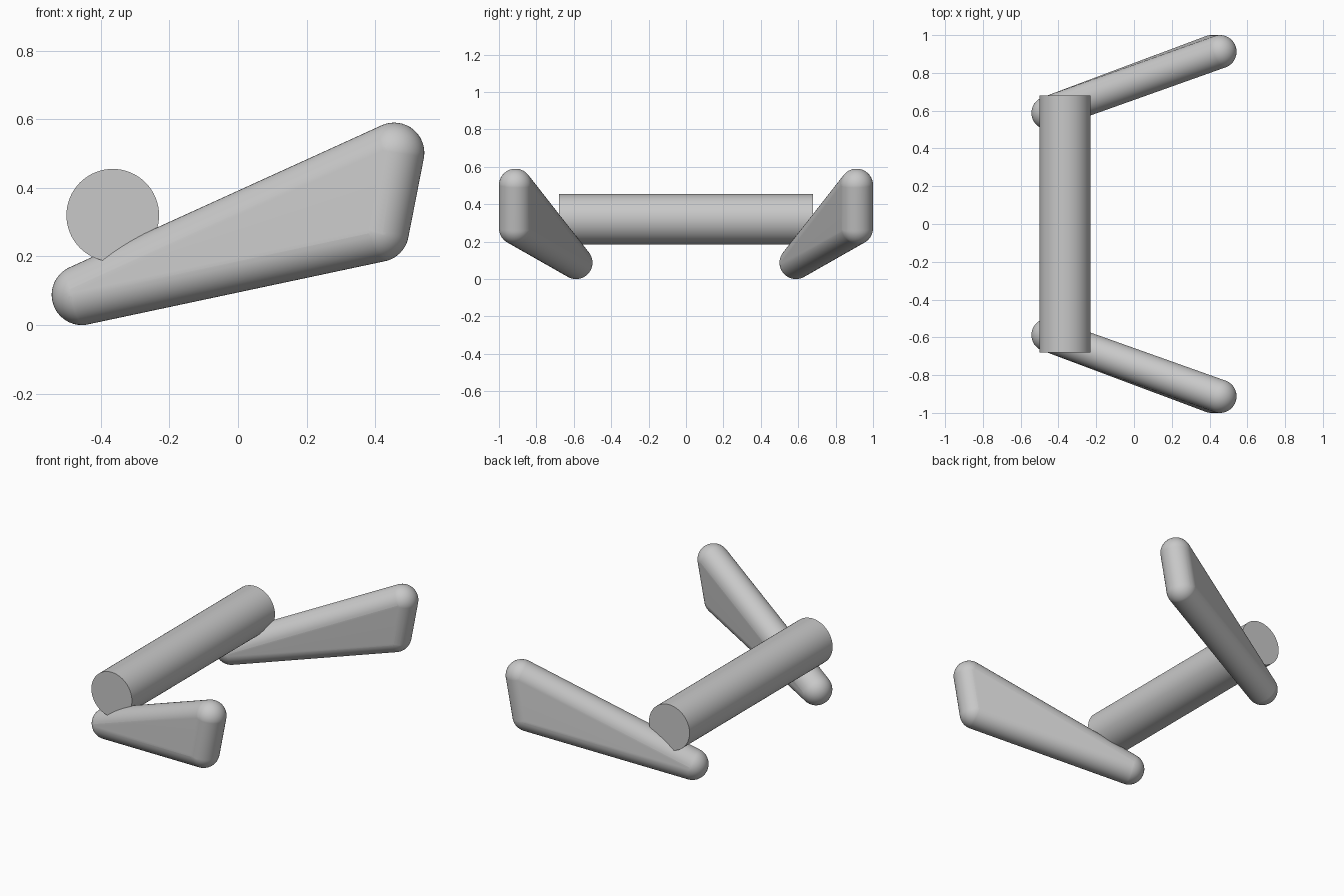
import bpy
import bmesh
from math import pi, radians
from mathutils import Vector, Matrix

cube = bpy.data.objects.get("Cube")
if cube:
    bpy.data.objects.remove(cube, do_unlink=True)

# Single plain grey finish
grey = bpy.data.materials.new("light_grey")
grey.use_nodes = True
colour = (0.58, 0.58, 0.58, 1)
grey.diffuse_color = colour
grey.node_tree.nodes["Principled BSDF"].inputs["Base Color"].default_value = colour

ARM_RADIUS = 0.088
BAR_RADIUS = 0.135
BAR_LENGTH = 1.36


def add_object(name, bm):
    bmesh.ops.recalc_face_normals(bm, faces=bm.faces)
    mesh = bpy.data.meshes.new(name)
    bm.to_mesh(mesh)
    bm.free()
    mesh.materials.append(grey)
    obj = bpy.data.objects.new(name, mesh)
    bpy.context.collection.objects.link(obj)
    bpy.ops.object.select_all(action='DESELECT')
    obj.select_set(True)
    bpy.context.view_layer.objects.active = obj
    bpy.ops.object.shade_smooth_by_angle(angle=radians(35))
    return obj


def rounded_plate(name, corners, radius):
    """Triangular plate with fully rounded edges: hull of a ball at each corner."""
    a, b, c = corners
    normal = (b - a).cross(c - a).normalized()
    turn = normal.to_track_quat('Z', 'Y').to_matrix().to_4x4()
    ball = bmesh.new()
    bmesh.ops.create_uvsphere(ball, u_segments=48, v_segments=24, radius=radius, matrix=turn)
    bm = bmesh.new()
    for corner in corners:
        for v in ball.verts:
            bm.verts.new(v.co + corner)
    ball.free()
    bmesh.ops.convex_hull(bm, input=bm.verts[:])
    loose = [v for v in bm.verts if not v.link_faces]
    bmesh.ops.delete(bm, geom=loose, context='VERTS')
    bmesh.ops.dissolve_limit(bm, angle_limit=radians(0.5), verts=bm.verts[:], edges=bm.edges[:])
    obj = add_object(name, bm)
    flat = obj.modifiers.new("flat_sides", 'WEIGHTED_NORMAL')
    flat.keep_sharp = True
    return obj


# Splayed side arms, mirrored front to back
for name, side in (("front_arm", -1), ("back_arm", 1)):
    rounded_plate(name, [
        Vector((-0.455, side * 0.588, 0.088)),
        Vector((0.41, side * 0.912, 0.272)),
        Vector((0.455, side * 0.912, 0.502)),
    ], ARM_RADIUS)

# Round cross bar joining the arms
bar = bmesh.new()
bmesh.ops.create_cone(
    bar, cap_ends=True, segments=64, radius1=BAR_RADIUS, radius2=BAR_RADIUS, depth=BAR_LENGTH,
    matrix=Matrix.Translation((-0.365, 0, 0.32)) @ Matrix.Rotation(pi / 2, 4, 'X'))
add_object("cross_bar", bar)
